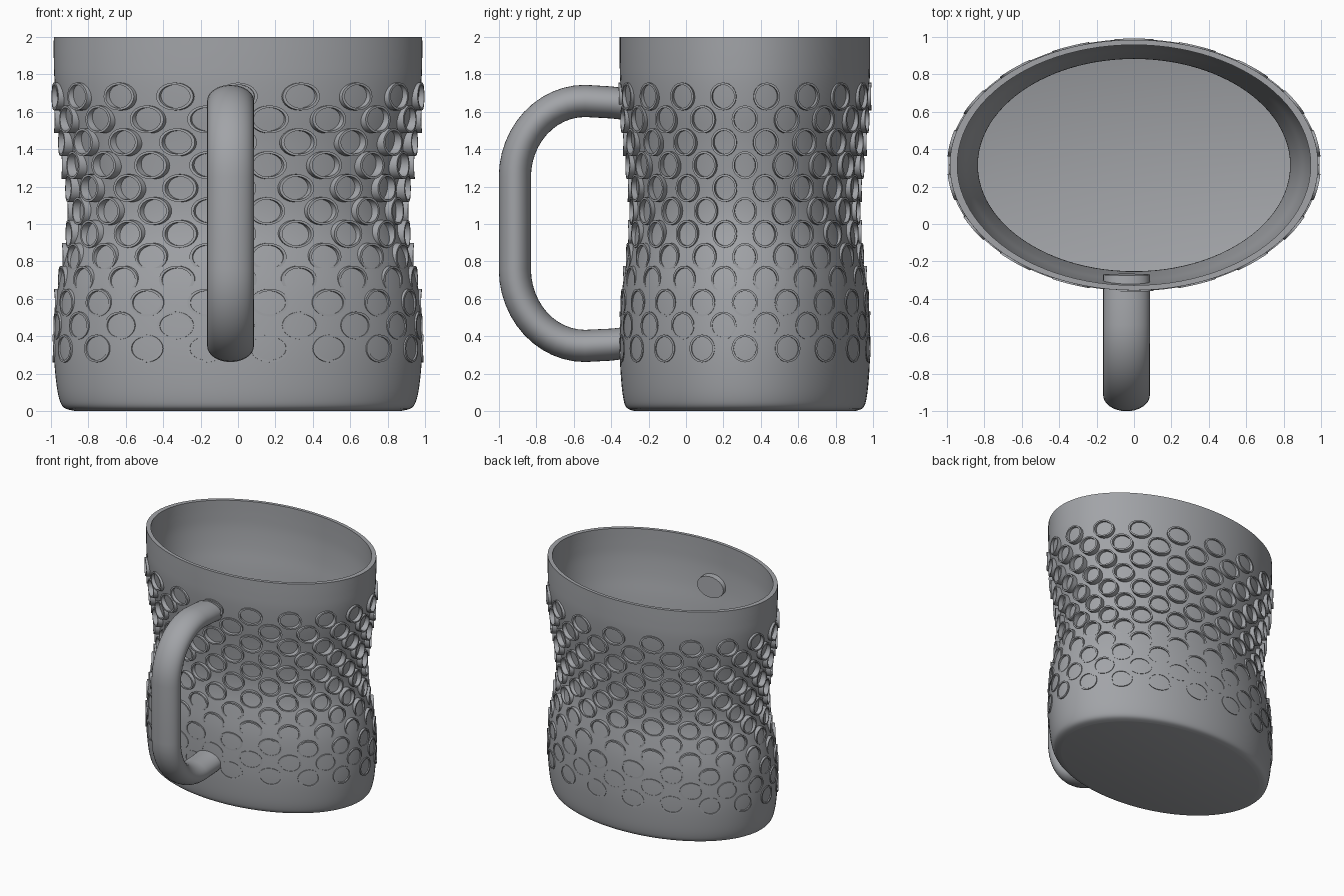
import bpy, math
from math import sin, cos, pi, radians

if "Cube" in bpy.data.objects:
    bpy.data.objects.remove(bpy.data.objects["Cube"])

CENTRE_Y = 0.315   # the cup sits behind the handle
OVAL = 0.68        # depth of the oval cup relative to its width

grey = bpy.data.materials.new("stoneware grey")
grey.use_nodes = True
colour = (0.36, 0.37, 0.39, 1)
grey.diffuse_color = colour
grey.node_tree.nodes["Principled BSDF"].inputs["Base Color"].default_value = colour


def add_object(name, verts, faces, angle):
    mesh = bpy.data.meshes.new(name)
    mesh.from_pydata(verts, [], faces)
    mesh.materials.append(grey)
    obj = bpy.data.objects.new(name, mesh)
    bpy.context.collection.objects.link(obj)
    bpy.ops.object.select_all(action="DESELECT")
    obj.select_set(True)
    bpy.context.view_layer.objects.active = obj
    bpy.ops.object.mode_set(mode="EDIT")
    bpy.ops.mesh.select_all(action="SELECT")
    bpy.ops.mesh.normals_make_consistent(inside=False)
    bpy.ops.object.mode_set(mode="OBJECT")
    bpy.ops.object.shade_smooth_by_angle(angle=radians(angle))
    return obj


def loft(loops, first=0, closed=False):
    """Quads joining equal loops; closed joins the last loop to the first."""
    n, m = len(loops[0]), len(loops)
    faces = []
    for i in range(m if closed else m - 1):
        a, b = first + i * n, first + (i + 1) % m * n
        faces += [(a + j, a + (j + 1) % n, b + (j + 1) % n, b + j) for j in range(n)]
    if not closed:
        faces += [tuple(range(first, first + n)),
                  tuple(range(first + (m - 1) * n, first + m * n))]
    return [v for loop in loops for v in loop], faces


def on_oval(angle, radius, z):
    return (radius * sin(angle), CENTRE_Y - OVAL * radius * cos(angle), z)


def smooth_path(points, steps=5):
    """Catmull-Rom curve through (radius, height) points."""
    p = [points[0]] + points + [points[-1]]
    out = []
    for a, b, c, d in zip(p, p[1:], p[2:], p[3:]):
        for k in range(steps):
            t = k / steps
            out.append(tuple(
                0.5 * (2 * q + (r - o) * t + (2 * o - 5 * q + 4 * r - s) * t * t
                       + (3 * q - o - 3 * r + s) * t ** 3)
                for o, q, r, s in zip(a, b, c, d)))
    return out + [points[-1]]


# Cup: outer wall from foot to rim, then the inner wall down to the floor
wall = smooth_path([(0.87, 0), (0.93, 0.018), (0.957, 0.07), (0.975, 0.18), (0.985, 0.33),
                    (0.98, 0.5), (0.963, 0.66), (0.925, 0.82), (0.89, 0.95),
                    (0.875, 1.07), (0.883, 1.2), (0.92, 1.43), (0.957, 1.6),
                    (0.98, 1.76), (0.985, 1.88), (0.985, 2)])
inside = [(r - 0.04, z) for r, z in reversed(wall) if z > 0.1]
profile = wall + inside + [(0.84, 0.08)]
SEGMENTS = 96
loops = [[on_oval(2 * pi * j / SEGMENTS, r, z) for j in range(SEGMENTS)] for r, z in profile]
add_object("cup", *loft(loops), 40)

# Handle: oval tube swept along a D-shaped path, its ends set through the wall
path = [(-0.27, 1.635, 0.05), (-0.4, 1.65, 0.05)]
for k in range(13):
    a = pi / 2 * k / 12
    path.append((-0.54 - 0.375 * sin(a), 1.25 + 0.408 * cos(a), a))
for k in range(13):
    a = pi / 2 * (1 + k / 12)
    path.append((-0.54 - 0.375 * sin(a), 0.76 + 0.412 * cos(a), a))
path += [(-0.4, 0.355, pi - 0.05), (-0.27, 0.37, pi - 0.05)]
tube = []
for y, z, a in path:
    loop = []
    for j in range(32):
        t = 2 * pi * j / 32
        out = 0.086 * sin(t)
        loop.append((-0.04 + 0.125 * cos(t), y - out * sin(a), z + out * cos(a)))
    tube.append(loop)
add_object("handle", *loft(tube), 40)

# Raised rings: staggered rows of upright bands wrapped round the cup
ROW_RADII = [0.995, 0.98, 0.96, 0.941, 0.922, 0.91, 0.92, 0.937, 0.96, 0.979, 0.986, 0.989]
PER_ROW, SIDES = 18, 28
verts, faces = [], []
for row, radius in enumerate(ROW_RADII):
    height = 1.682 - 0.1225 * row
    for n in range(PER_ROW):
        middle = 2 * pi * (n + row % 2 / 2) / PER_ROW
        section = []
        for size, depth in ((1, -0.05), (1, 0), (0.84, 0), (0.84, -0.05)):
            section.append([on_oval(middle + 0.106 * size * cos(2 * pi * j / SIDES),
                                    radius + depth + 0.004 * abs(sin(middle)),
                                    height + 0.074 * size * sin(2 * pi * j / SIDES))
                            for j in range(SIDES)])
        v, f = loft(section, len(verts), closed=True)
        verts += v
        faces += f
add_object("raised_rings", verts, faces, 40)
